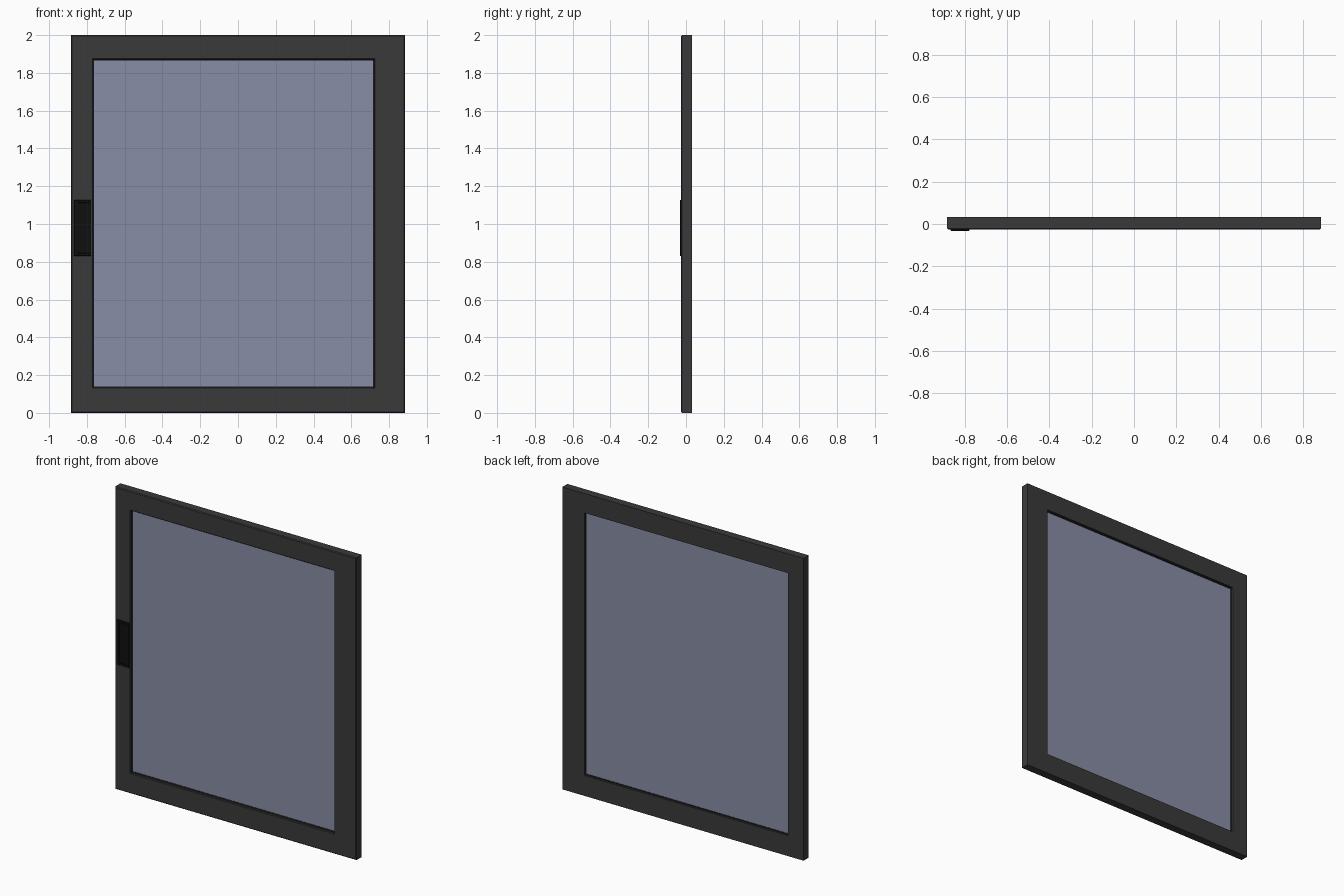
import bpy, bmesh

if "Cube" in bpy.data.objects:
    bpy.data.objects.remove(bpy.data.objects["Cube"])


def material(name, color):
    m = bpy.data.materials.new(name)
    m.diffuse_color = color
    m.use_nodes = True
    m.node_tree.nodes["Principled BSDF"].inputs["Base Color"].default_value = m.diffuse_color
    return m


def finish(name, bm, mat):
    bmesh.ops.recalc_face_normals(bm, faces=bm.faces)
    me = bpy.data.meshes.new(name)
    bm.to_mesh(me)
    bm.free()
    ob = bpy.data.objects.new(name, me)
    bpy.context.collection.objects.link(ob)
    me.materials.append(mat)
    return ob


def box(name, x0, x1, y0, y1, z0, z1, mat):
    bm = bmesh.new()
    bmesh.ops.create_cube(bm, size=1)
    for v in bm.verts:
        v.co = ((x0 + x1) / 2 + v.co.x * (x1 - x0),
                (y0 + y1) / 2 + v.co.y * (y1 - y0),
                (z0 + z1) / 2 + v.co.z * (z1 - z0))
    return finish(name, bm, mat)


def ring(name, loops, mat):
    """Closed rectangular frame skinned through loops of (x0, x1, z0, z1, y)."""
    bm = bmesh.new()
    rows = [[bm.verts.new((x, y, z)) for x, z in
             ((x0, z0), (x1, z0), (x1, z1), (x0, z1))]
            for x0, x1, z0, z1, y in loops]
    for a, b in zip(rows, rows[1:] + rows[:1]):
        for i in range(4):
            j = (i + 1) % 4
            bm.faces.new((a[i], a[j], b[j], b[i]))
    return finish(name, bm, mat)


def inset(r, d):
    return (r[0] + d, r[1] - d, r[2] + d, r[3] - d)


frame_mat = material("dark_frame", (0.042, 0.042, 0.042, 1))
seal_mat = material("black_seal", (0.012, 0.012, 0.012, 1))
handle_mat = material("black_handle", (0.005, 0.005, 0.005, 1))
glass_mat = material("tinted_glass", (0.25, 0.27, 0.38, 0.6))

outer = (-0.883, 0.883, 0.0, 2.0)
hole = (-0.768, 0.722, 0.135, 1.872)
front, back, edge = -0.026, 0.032, 0.005

# Frame with softened front edges
ring("door_frame", [
    (*outer, back), (*outer, front + edge), (*inset(outer, edge), front),
    (*inset(hole, -0.003), front), (*hole, front + 0.003), (*hole, back)], frame_mat)

# Seal around the pane
seal_in = inset(hole, 0.006)
ring("glass_seal", [(*hole, -0.014), (*seal_in, -0.010),
                    (*seal_in, 0.019), (*hole, 0.021)], seal_mat)

# Glass pane
box("glass_pane", hole[0], hole[1], -0.007, 0.016, hole[2], hole[3], glass_mat)

# Recessed pull handle: raised rim, sunken back plate
plate = (-0.868, -0.777, 0.83, 1.127)
cup = (-0.846, -0.787, 0.846, 1.111)
ring("handle_rim", [(*plate, front + 0.001), (*plate, -0.030),
                    (*inset(plate, 0.002), -0.032), (*inset(cup, -0.002), -0.032),
                    (*cup, -0.030), (*cup, front + 0.001)], handle_mat)
box("handle_cup", cup[0], cup[1], front - 0.002, front + 0.002,
    cup[2], cup[3], handle_mat)
